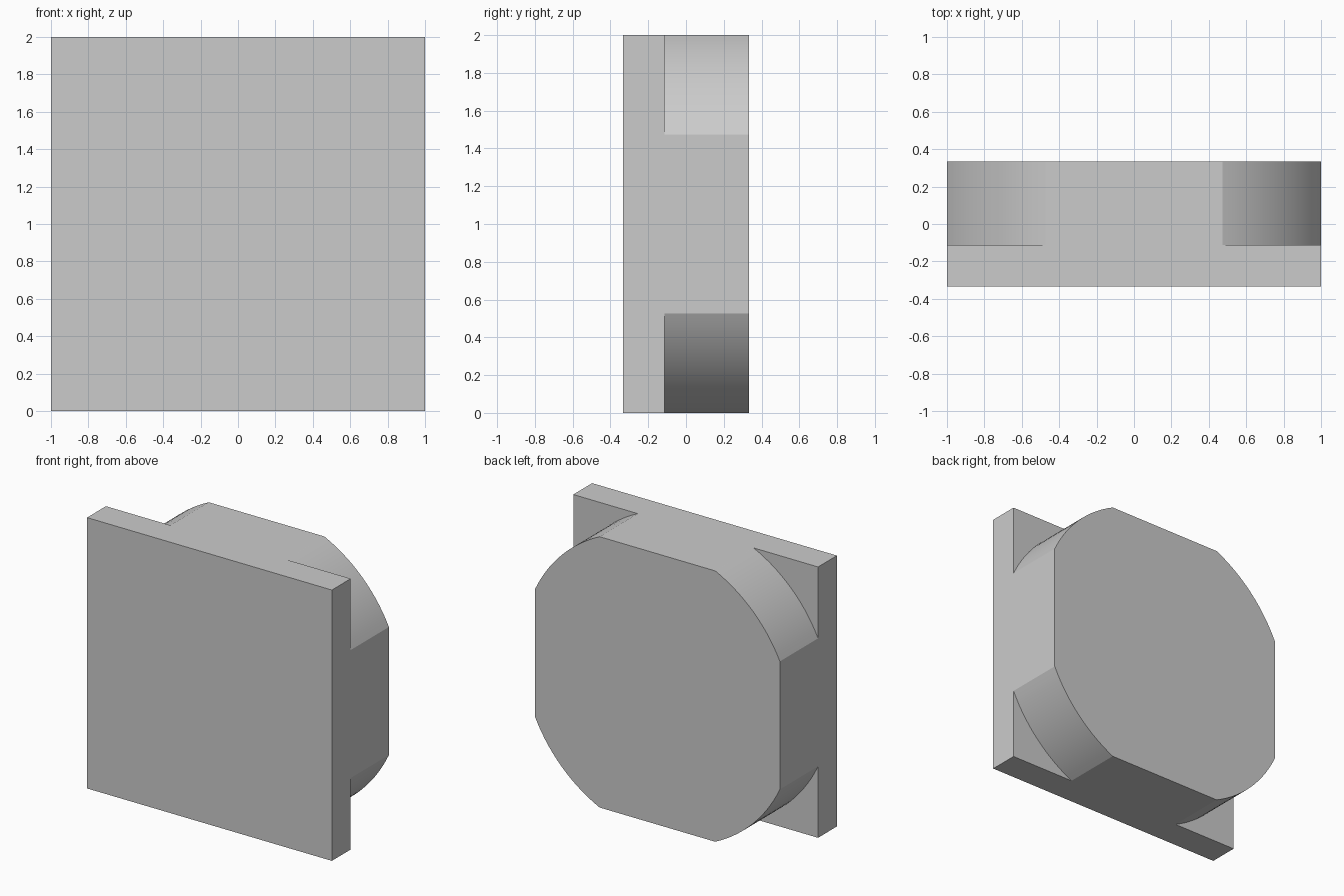
import bpy
import bmesh
import math
from mathutils import Matrix

cube = bpy.data.objects.get("Cube")
if cube:
    bpy.data.objects.remove(cube, do_unlink=True)

HALF_DEPTH = 0.333
STEP_Y = -0.113      # back face of the square plate
RADIUS = 1.106       # rounding of the raised back


def make_object(name, bm):
    bmesh.ops.recalc_face_normals(bm, faces=bm.faces)
    mesh = bpy.data.meshes.new(name)
    bm.to_mesh(mesh)
    bm.free()
    obj = bpy.data.objects.new(name, mesh)
    bpy.context.collection.objects.link(obj)
    return obj


# Square block that becomes the plate with its raised back
bm = bmesh.new()
bmesh.ops.create_cube(bm, size=2)
bmesh.ops.scale(bm, vec=(1, HALF_DEPTH, 1), verts=bm.verts)
bmesh.ops.translate(bm, vec=(0, 0, 1), verts=bm.verts)
block = make_object("square_plate_with_round_back", bm)

grey = bpy.data.materials.new("plain_grey")
grey.use_nodes = True
colour = (0.6, 0.6, 0.6, 1)
grey.diffuse_color = colour
grey.node_tree.nodes["Principled BSDF"].inputs["Base Color"].default_value = colour
block.data.materials.append(grey)

# Ring cutter that rounds the four corners behind the plate
bm = bmesh.new()
STEPS = 128
loops = []
for radius, y in ((RADIUS, STEP_Y), (2, STEP_Y), (2, 1), (RADIUS, 1)):
    angles = [math.tau * i / STEPS for i in range(STEPS)]
    loops.append([bm.verts.new((radius * math.cos(a), y, 1 + radius * math.sin(a)))
                  for a in angles])
for k in range(4):
    a, b = loops[k], loops[(k + 1) % 4]
    for i in range(STEPS):
        j = (i + 1) % STEPS
        bm.faces.new((a[i], a[j], b[j], b[i]))
cutter = make_object("corner_cutter", bm)
cutter.hide_render = True

cut = block.modifiers.new("round_corners", 'BOOLEAN')
cut.operation = 'DIFFERENCE'
cut.solver = 'EXACT'
cut.object = cutter

bpy.ops.object.select_all(action='DESELECT')
block.select_set(True)
bpy.context.view_layer.objects.active = block
bpy.ops.object.modifier_apply(modifier=cut.name)
bpy.data.objects.remove(cutter, do_unlink=True)

# Smooth rounded corners, flat faces kept flat
bpy.ops.object.shade_smooth_by_angle(angle=math.radians(30))
weighted = block.modifiers.new("flat_face_normals", 'WEIGHTED_NORMAL')
weighted.keep_sharp = True
